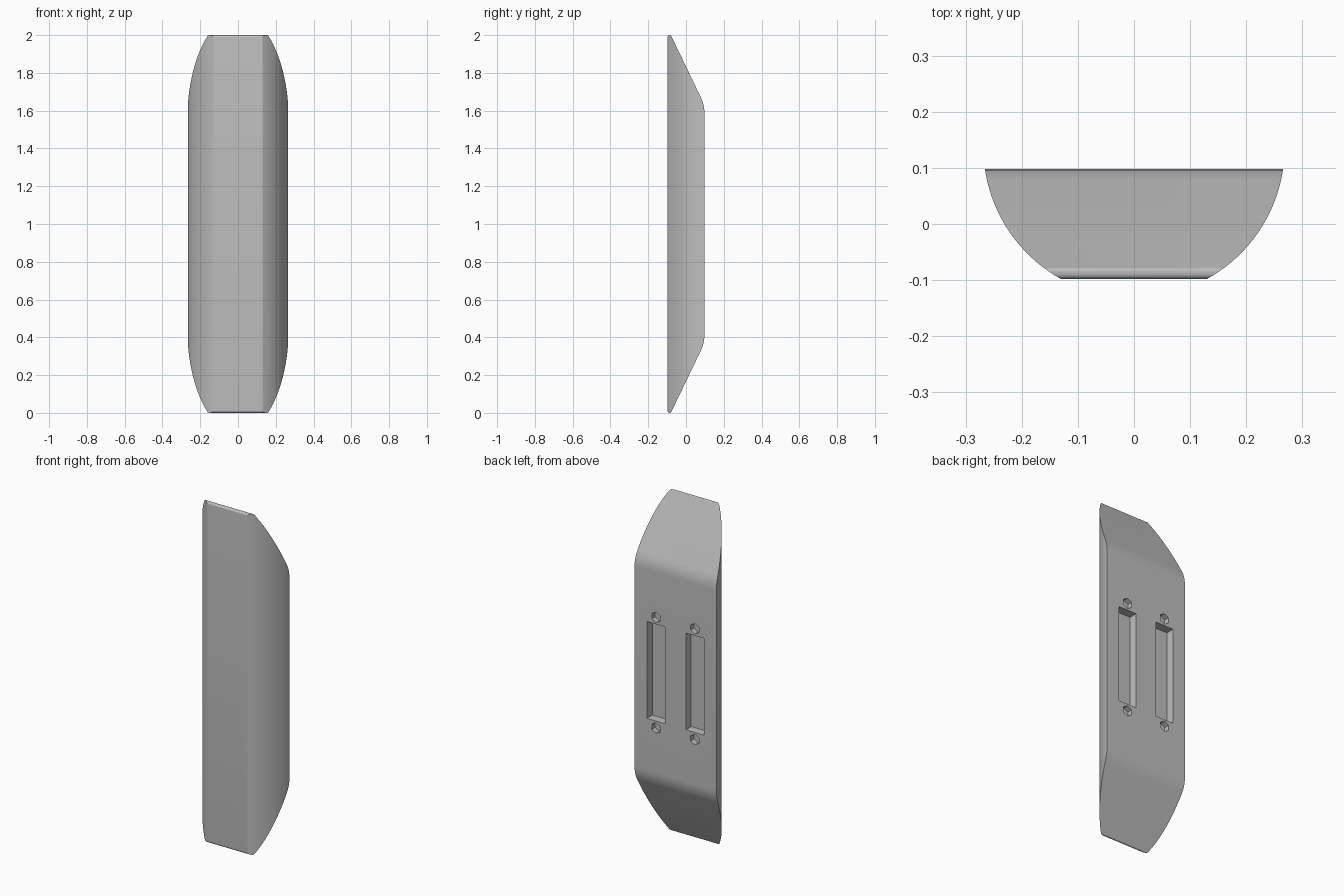
import bpy, bmesh, math
from mathutils import Vector

cube = bpy.data.objects.get("Cube")
if cube:
    bpy.data.objects.remove(cube, do_unlink=True)

HALF_DEPTH = 0.098
BACK = HALF_DEPTH


def material(name, color):
    mat = bpy.data.materials.new(name)
    mat.use_nodes = True
    mat.diffuse_color = color
    mat.node_tree.nodes["Principled BSDF"].inputs["Base Color"].default_value = color
    return mat


def prism(name, points, offset):
    """Extrude a closed outline of 3D points along an offset."""
    bm = bmesh.new()
    face = bm.faces.new([bm.verts.new(p) for p in points])
    result = bmesh.ops.extrude_face_region(bm, geom=[face], use_keep_orig=True)
    moved = [g for g in result["geom"] if isinstance(g, bmesh.types.BMVert)]
    bmesh.ops.translate(bm, verts=moved, vec=offset)
    bmesh.ops.recalc_face_normals(bm, faces=bm.faces)
    mesh = bpy.data.meshes.new(name)
    bm.to_mesh(mesh)
    bm.free()
    obj = bpy.data.objects.new(name, mesh)
    bpy.context.collection.objects.link(obj)
    return obj


def rounded(corners, steps=6):
    """Round each (y, z, radius) corner of a closed outline."""
    outline = []
    for i, (y, z, r) in enumerate(corners):
        p = Vector((y, z))
        if r == 0:
            outline.append(p)
            continue
        before = Vector(corners[i - 1][:2])
        after = Vector(corners[(i + 1) % len(corners)][:2])
        a = p + (before - p).normalized() * r
        b = p + (after - p).normalized() * r
        for k in range(steps + 1):
            t = k / steps
            outline.append(a * (1 - t) ** 2 + p * 2 * t * (1 - t) + b * t ** 2)
    return outline


def combine(obj, tool, operation):
    mod = obj.modifiers.new(operation.title(), "BOOLEAN")
    mod.operation = operation
    mod.solver = "EXACT"
    mod.object = tool


# Curved cross-section running the full height
radius, centre_y = 0.2686, 0.137
start, end, steps = math.radians(-176.4), math.radians(-3.6), 56
arc = [start + (end - start) * i / steps for i in range(steps + 1)]
housing = prism("housing",
                [(radius * math.cos(a), centre_y + radius * math.sin(a), -0.1) for a in arc],
                (0, 0, 2.2))

# Side outline with sloped ends on the back and softened bends
side = rounded([(-HALF_DEPTH, 0, 0.014), (-0.08, 0, 0.004),
                (BACK, 0.37, 0.045), (BACK, 1.63, 0.045),
                (-0.08, 2, 0.004), (-HALF_DEPTH, 2, 0.014)])
side_tool = prism("side_outline_cutter", [(-0.5, p.x, p.y) for p in side], (1, 0, 0))
combine(housing, side_tool, "INTERSECT")
cutters = [side_tool]

# Two connector slots in the back, each with a hexagonal recess at both ends
for sign, label in ((1, "left"), (-1, "right")):
    cx = sign * 0.126
    slot = [(cx + sx * 0.059, BACK - 0.05, 1 + sz * 0.284)
            for sx, sz in ((-1, -1), (1, -1), (1, 1), (-1, 1))]
    cutters.append(prism(label + "_slot_cutter", slot, (0, 0.2, 0)))
    for end_sign, place in ((1, "upper"), (-1, "lower")):
        cz = 1 + end_sign * 0.325
        hexagon = [(cx + 0.031 * math.sin(k * math.pi / 3), BACK - 0.03,
                    cz + 0.031 * math.cos(k * math.pi / 3)) for k in range(6)]
        cutters.append(prism(f"{label}_{place}_hex_cutter", hexagon, (0, 0.2, 0)))
for tool in cutters[1:]:
    combine(housing, tool, "DIFFERENCE")

# Bake the cuts and drop the helpers
bpy.context.view_layer.update()
graph = bpy.context.evaluated_depsgraph_get()
housing_mesh = bpy.data.meshes.new_from_object(housing.evaluated_get(graph))
housing.modifiers.clear()
housing.data = housing_mesh
for tool in cutters:
    bpy.data.objects.remove(tool, do_unlink=True)

# Colour and shading
housing.data.materials.clear()
housing.data.materials.append(material("light_grey", (0.52, 0.52, 0.52, 1)))
bpy.ops.object.select_all(action="DESELECT")
housing.select_set(True)
bpy.context.view_layer.objects.active = housing
bpy.ops.object.shade_smooth_by_angle(angle=math.radians(20))
